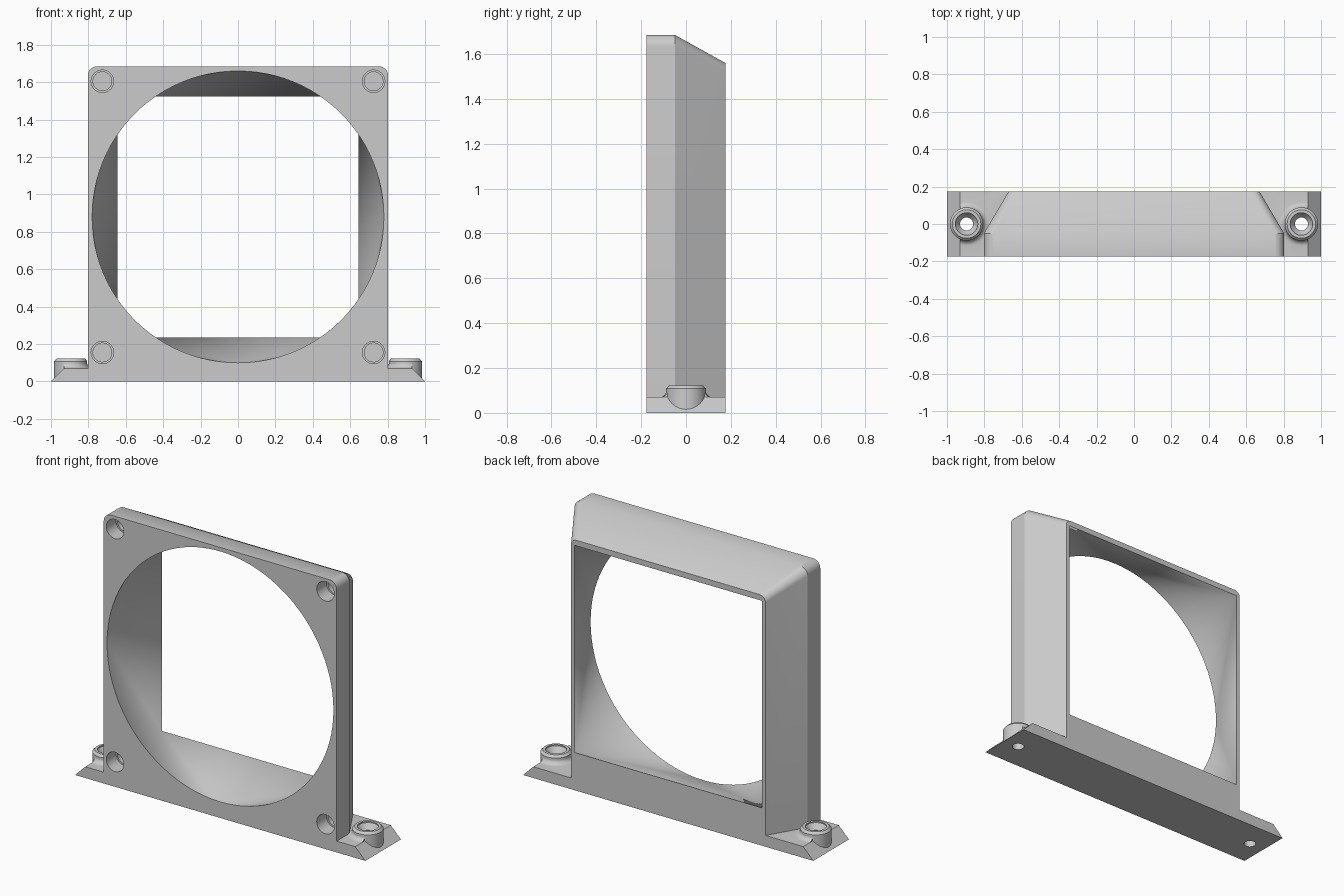
import bpy, bmesh
from math import sin, cos, pi, radians
from mathutils import Vector

FRONT, BACK = -0.175, 0.175
CENTRE_Z = 0.88

cube = bpy.data.objects.get("Cube")
if cube:
    bpy.data.objects.remove(cube, do_unlink=True)

grey = bpy.data.materials.new("matte_grey")
grey.use_nodes = True
grey.diffuse_color = (0.6, 0.6, 0.6, 1)
grey.node_tree.nodes["Principled BSDF"].inputs["Base Color"].default_value = (0.6, 0.6, 0.6, 1)


def finish(name, bm):
    bmesh.ops.recalc_face_normals(bm, faces=bm.faces)
    mesh = bpy.data.meshes.new(name)
    bm.to_mesh(mesh)
    bm.free()
    mesh.materials.append(grey)
    obj = bpy.data.objects.new(name, mesh)
    bpy.context.collection.objects.link(obj)
    return obj


def loft(rings):
    """Closed solid through rings with equal point counts."""
    bm = bmesh.new()
    loops = [[bm.verts.new(p) for p in ring] for ring in rings]
    for a, b in zip(loops, loops[1:]):
        for i in range(len(a)):
            j = (i + 1) % len(a)
            bm.faces.new((a[i], a[j], b[j], b[i]))
    bm.faces.new(loops[0])
    bm.faces.new(loops[-1])
    return bm


def lathe(profile, centre, along_y=False, steps=48):
    """Solid of revolution from (radius, height) pairs."""
    rings = []
    for r, h in profile:
        circle = [(r * cos(2 * pi * i / steps), r * sin(2 * pi * i / steps)) for i in range(steps)]
        rings.append([Vector(centre) + Vector((u, h, v) if along_y else (u, v, h)) for u, v in circle])
    return loft(rings)


def combine(target, other, operation):
    mod = target.modifiers.new(operation.lower(), 'BOOLEAN')
    mod.operation = operation
    mod.solver = 'EXACT'
    mod.object = other
    bpy.context.view_layer.objects.active = target
    bpy.ops.object.modifier_apply(modifier=mod.name)
    bpy.data.objects.remove(other, do_unlink=True)


def frame_outline(y, half, top, r):
    """Upright outline with square feet and rounded top corners."""
    pts = [(-half, y, 0), (half, y, 0)]
    for cx, start in ((half - r, 0), (r - half, pi / 2)):
        for k in range(9):
            a = start + k * pi / 16
            pts.append((cx + r * cos(a), y, top - r + r * sin(a)))
    return pts


# Frame: straight front band, then tapering to the rear
frame = finish("duct_frame", loft([
    frame_outline(FRONT, 0.803, 1.685, 0.05),
    frame_outline(-0.05, 0.803, 1.685, 0.05),
    frame_outline(BACK, 0.67, 1.56, 0.04)]))

# Air duct: round at the front, square at the rear
circle, square = [], []
for quadrant in range(4):
    corner = (quadrant + 0.5) * pi / 2
    for k in range(25):
        a = (quadrant + k / 24) * pi / 2
        circle.append((0.78 * cos(a), 0.78 * sin(a)))
        square.append((0.645 * 2 ** 0.5 * cos(corner), 0.645 * 2 ** 0.5 * sin(corner)))
sections = [(circle, FRONT - 0.1), (circle, FRONT), (square, BACK), (square, BACK + 0.1)]
bm = loft([[(x, y, CENTRE_Z + z) for x, z in shape] for shape, y in sections])
bmesh.ops.remove_doubles(bm, verts=bm.verts, dist=0.0001)
combine(frame, finish("duct_cutter", bm), 'DIFFERENCE')

# Foot plate with sloped ends
plate = [(-1, 0), (1, 0), (0.93, 0.07), (-0.93, 0.07)]
combine(frame, finish("foot_plate", loft([[(x, y, z) for x, z in plate] for y in (FRONT, BACK)])), 'UNION')

# Screw bosses with filleted base and countersunk hole
for side in (-1, 1):
    centre = (side * 0.895, 0, 0)
    fillet = [(0.118, 0.04)]
    for k in range(7):
        a = k * pi / 12
        fillet.append((0.118 - 0.03 * sin(a), 0.10 - 0.03 * cos(a)))
    bm = lathe(fillet, centre)
    bmesh.ops.bisect_plane(bm, geom=bm.verts[:] + bm.edges[:] + bm.faces[:],
                           plane_co=(side * 0.93, 0, 0), plane_no=(side, 0, 0), clear_outer=True)
    bmesh.ops.holes_fill(bm, edges=[e for e in bm.edges if e.is_boundary])
    combine(frame, finish("boss_fillet", bm), 'UNION')
    combine(frame, finish("boss", lathe(
        [(0.089, 0.005), (0.089, 0.108), (0.076, 0.122)], centre)), 'UNION')
    combine(frame, finish("boss_hole", lathe(
        [(0.035, -0.1), (0.035, 0.08), (0.06, 0.115), (0.06, 0.2)], centre)), 'DIFFERENCE')

# Blind stepped screw holes in the front corners
for sx in (-1, 1):
    for sz in (-1, 1):
        hole = lathe([(0.06, -0.3), (0.06, -0.08), (0.05, -0.08), (0.05, -0.05)],
                     (sx * 0.725, 0, CENTRE_Z + sz * 0.725), along_y=True)
        combine(frame, finish("corner_hole", hole), 'DIFFERENCE')

# Smooth curves, sharp edges
bpy.ops.object.select_all(action='DESELECT')
frame.select_set(True)
bpy.context.view_layer.objects.active = frame
bpy.ops.object.shade_smooth_by_angle(angle=radians(30))
